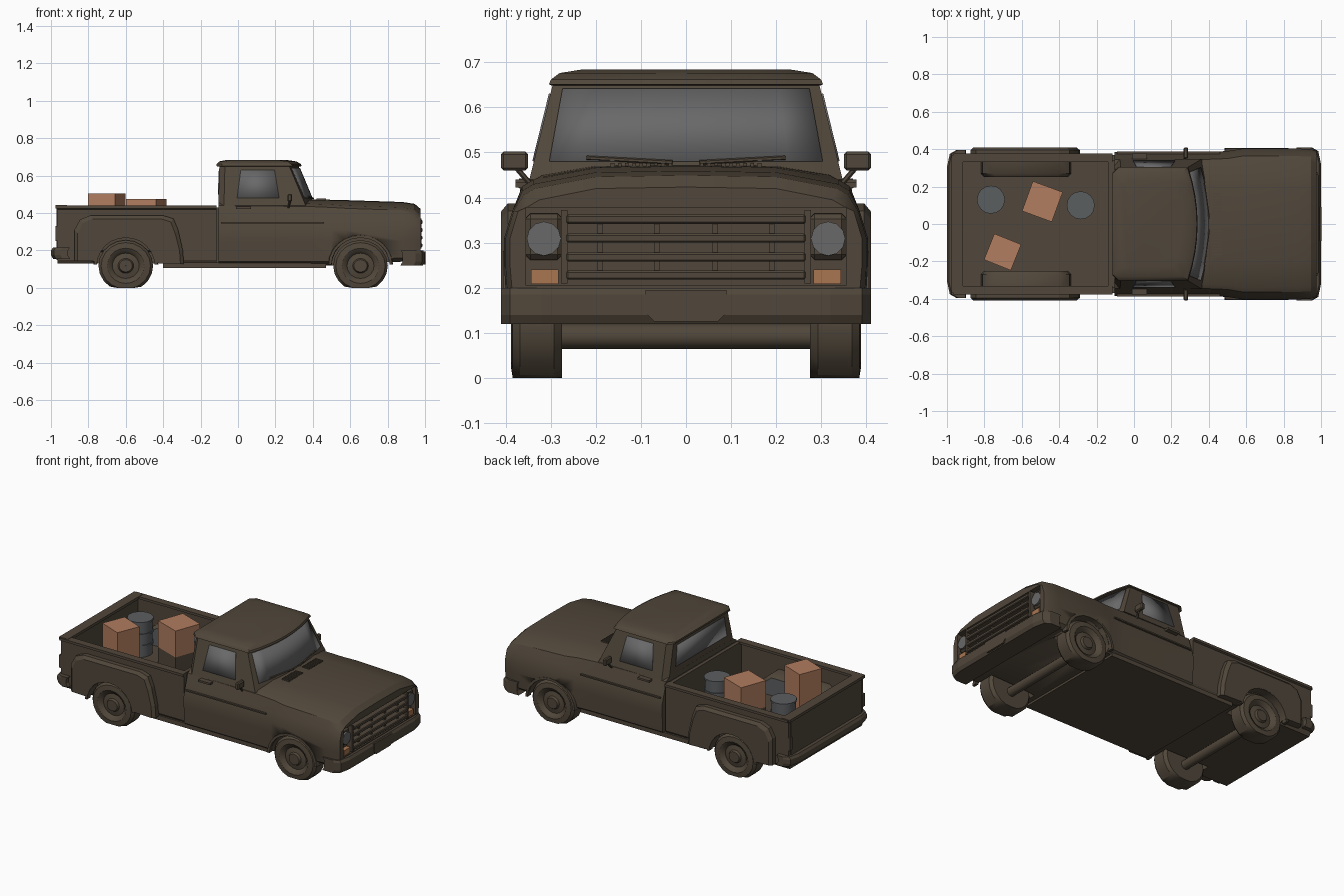
import bpy, bmesh, math
from mathutils import Matrix, Vector

if "Cube" in bpy.data.objects:
    bpy.data.objects.remove(bpy.data.objects["Cube"])


def material(name, rgb):
    m = bpy.data.materials.new(name)
    m.diffuse_color = (*rgb, 1)
    m.use_nodes = True
    m.node_tree.nodes["Principled BSDF"].inputs["Base Color"].default_value = m.diffuse_color
    return m


BROWN = material("dull brown paint", (0.082, 0.063, 0.043))
GLASS = material("grey glass", (0.14, 0.14, 0.14))
STEEL = material("barrel grey", (0.105, 0.112, 0.118))
CARTON = material("carton orange", (0.44, 0.205, 0.115))
AMBER = material("amber lamp", (0.40, 0.18, 0.085))


def finish(name, bm, mat, smooth=30):
    bmesh.ops.recalc_face_normals(bm, faces=bm.faces)
    me = bpy.data.meshes.new(name)
    bm.to_mesh(me)
    bm.free()
    ob = bpy.data.objects.new(name, me)
    bpy.context.collection.objects.link(ob)
    me.materials.append(mat)
    activate(ob)
    if smooth:
        bpy.ops.object.shade_smooth_by_angle(angle=math.radians(smooth))
    return ob


def activate(ob):
    bpy.ops.object.select_all(action='DESELECT')
    ob.select_set(True)
    bpy.context.view_layer.objects.active = ob


def loft(name, rings, mat=BROWN, smooth=30, closed=False):
    bm = bmesh.new()
    rows = [[bm.verts.new(p) for p in r] for r in rings]
    n = len(rows[0])
    pairs = list(zip(rows, rows[1:])) + ([(rows[-1], rows[0])] if closed else [])
    for a, b in pairs:
        for i in range(n):
            j = (i + 1) % n
            bm.faces.new((a[i], a[j], b[j], b[i]))
    if not closed:
        bm.faces.new(rows[0])
        bm.faces.new(rows[-1])
    return finish(name, bm, mat, smooth)


def box(name, lo, hi, mat=BROWN, bevel=0.0, spin=0.0):
    bm = bmesh.new()
    c = (Vector(lo) + Vector(hi)) / 2
    s = Vector(hi) - Vector(lo)
    bmesh.ops.create_cube(bm, size=1, matrix=Matrix.Translation(c) @ Matrix.Rotation(spin, 4, 'Z') @ Matrix.Diagonal((*s, 1)))
    if bevel:
        bmesh.ops.bevel(bm, geom=bm.edges[:], offset=bevel, segments=1, affect='EDGES')
    return finish(name, bm, mat, 0)


def rod(name, a, b, r, mat=BROWN, sides=12):
    a, b = Vector(a), Vector(b)
    bm = bmesh.new()
    q = (b - a).to_track_quat('Z', 'Y').to_matrix().to_4x4()
    bmesh.ops.create_cone(bm, cap_ends=True, segments=sides, radius1=r, radius2=r, depth=(b - a).length,
                          matrix=Matrix.Translation((a + b) / 2) @ q)
    return finish(name, bm, mat, 40)


def apply(ob, kind, **settings):
    activate(ob)
    m = ob.modifiers.new("m", kind)
    for k, v in settings.items():
        setattr(m, k, v)
    bpy.ops.object.modifier_apply(modifier=m.name)


def cut(ob, cutter):
    apply(ob, 'BOOLEAN', operation='DIFFERENCE', object=cutter, solver='EXACT')
    bpy.data.objects.remove(cutter)


def panel(name, low, high):
    bm = bmesh.new()
    a, b = [[bm.verts.new(p) for p in r] for r in (low, high)]
    for i in range(len(a) - 1):
        bm.faces.new((a[i], a[i + 1], b[i + 1], b[i]))
    ob = finish(name, bm, GLASS)
    apply(ob, 'SOLIDIFY', thickness=0.007, offset=0)


def mirrored(half):
    return half + [(-y, z) for y, z in reversed(half)]


def arch(ob, x, s):
    cut(ob, rod("arch_cutter", (x, s * .26, .115), (x, s * .5, .115), .155, sides=24))


REAR, FRONT = -.60, .655

# Cab lower body, hood and front fenders: sections (x, half width, edge z, centre z, bottom z)
rings = []
for x, w, ze, zc, zb in [(-.105, .385, .455, .46, .12), (.38, .385, .45, .47, .12), (.5, .39, .445, .468, .12),
                         (.58, .403, .44, .466, .13), (.88, .403, .43, .456, .14), (.945, .40, .42, .446, .15),
                         (.975, .39, .395, .42, .17)]:
    half = [(w - .03, zb), (w - .005, zb + .02), (w, .25), (w, .31), (w - .018, .37), (w - .04, ze - .015),
            (w - .065, ze), (.2, zc), (.02, zc + .003)]
    rings.append([(x, y, z) for y, z in mirrored(half)])
body = loft("cab_body_and_hood", rings)
cut(body, box("grille_cutter", (.945, -.355, .205), (1.1, .355, .378)))
for s in (-1, 1):
    arch(body, FRONT, s)

# Upper cab and roof: levels (z, back x, front x, half width)
levels = [(.44, -.105, .412, .347), (.648, -.10, .325, .296), (.651, -.115, .340, .304), (.662, -.115, .336, .299),
          (.676, -.10, .312, .28), (.684, -.06, .26, .23)]


def front_x(xf, y, w):
    return xf - .05 * (y / w) ** 2


rings = []
for z, xb, xf, w in levels:
    ring = [(xb, .03 - w, z), (xb + .03, -w, z)]
    ring += [(front_x(xf, w * k / 4, w), w * k / 4, z) for k in range(-4, 5)]
    rings.append(ring + [(xb + .03, w, z), (xb, w - .03, z)])
loft("cab_top", rings)


def cab_at(z):
    t = (z - .44) / .208
    return [a + (b - a) * t for a, b in zip(levels[0][1:], levels[1][1:])]


# Windows
def windshield_row(z, inset):
    _, xf, w = cab_at(z)
    return [(front_x(xf, y, w), y, z) for y in [(w - inset) * k / 4 for k in range(-4, 5)]]


panel("windshield", windshield_row(.48, .035), windshield_row(.64, .025))
panel("rear_window", [(cab_at(.50)[0], y, .50) for y in (-.25, .25)], [(cab_at(.625)[0], y, .625) for y in (-.23, .23)])
for s in (-1, 1):
    wl, wh = cab_at(.48)[2], cab_at(.63)[2]
    panel("side_window", [(-.005, s * wl, .48), (.22, s * wl, .48)], [(.015, s * wh, .63), (.195, s * wh, .63)])

# Cargo bed: U section, tailgate, headboard
half = [(.355, .13), (.368, .15), (.368, .42), (.378, .425), (.378, .44), (.332, .44), (.332, .425), (.345, .42), (.345, .21)]
bed = loft("cargo_bed", [[(x, y, z) for y, z in mirrored(half)] for x in (-.965, -.115)], smooth=0)
for s in (-1, 1):
    arch(bed, REAR, s)
box("tailgate", (-.97, -.35, .15), (-.93, .35, .437))
box("tailgate_rail", (-.975, -.37, .425), (-.915, .37, .442))
box("headboard", (-.14, -.35, .2), (-.118, .35, .438))
box("cab_joint", (-.13, -.34, .13), (-.10, .34, .43))
box("floor_pan", (-.40, -.37, .107), (.47, .37, .135))

# Rear fenders and inner wheel housings
outline = [(-.875, .145), (-.875, .31), (-.845, .365), (-.79, .387), (-.40, .387), (-.345, .37), (-.32, .31), (-.295, .20), (-.29, .128)]
inner = [(-.82, .2), (-.81, .29), (-.75, .335), (-.40, .335), (-.345, .29), (-.335, .2)]
for s in (-1, 1):
    shape = [[(x if y < .4 else -.59 + (x + .59) * .94, s * y, z if y < .4 or z < .3 else z - .018) for x, z in outline]
             for y in (.35, .395, .41)]
    arch(loft("rear_fender", shape, smooth=0), REAR, s)
    housing = loft("wheel_housing", [[(x, s * .352, z) for x, z in inner],
                                     [(x, s * .27, z) for x, z in inner],
                                     [(-.58 + (x + .58) * .93, s * .25, z - .015) for x, z in inner]], smooth=40)
    housing.data.materials.append(STEEL)
    for f in housing.data.polygons:
        f.material_index = int(f.normal.y * s < -.9)

# Wheels: lathed sagging tyre with dished rim and hub cap; fender lips
profile = [(.0, .385), (.035, .385), (.042, .372), (.072, .366), (.084, .38), (.10, .388), (.132, .384),
           (.146, .368), (.146, .292), (.13, .275), (.0, .275)]
for s in (-1, 1):
    for x in (REAR, FRONT):
        rings = []
        for k in range(20):
            a = math.tau * k / 20
            rings.append([(x + max(r, .001) * math.cos(a), s * y, .118 + max(-.118, .94 * max(r, .001) * math.sin(a)))
                          for r, y in profile])
        loft("wheel", rings, closed=True)
        w = .402 if x == FRONT else .405
        lip = []
        for k in range(13):
            a = math.pi * k / 12
            lip.append([(x + r * math.cos(a), s * y, .125 + .92 * r * math.sin(a))
                        for r, y in ((.155, w - .03), (.155, w + .004), (.170, w + .003), (.174, w - .03))])
        loft("arch_lip", lip)
for x in (REAR, FRONT):
    rod("axle", (x, -.29, .093), (x, .29, .093), .028)

# Bumpers
for name, sx, tip, back, w, z0, z1 in (("front_bumper", 1, 1.0, .88, .41, .12, .2), ("rear_bumper", -1, 1.0, .91, .395, .155, .215)):
    half = [(back, w - .02), (back, w), (tip - .05, w), (tip - .015, w - .02), (tip, w - .09)]
    plan = half + [(x, -y) for x, y in reversed(half)]
    loft(name, [[(sx * (x - d), y, z) for x, y in plan] for z, d in ((z0, .012), (z0 + .02, 0), (z1 - .015, 0), (z1, .01))], smooth=0)
plate = [(-.09, .195), (.09, .195), (.09, .145), (.07, .125), (-.07, .125), (-.09, .145)]
loft("number_plate", [[(x, y, z) for y, z in plate] for x in (.985, 1.003)], smooth=0)

# Grille
for z in (.352, .31, .268, .228):
    box("grille_slat", (.94, -.265, z - .01), (.987, .265, z + .01), bevel=.004)
for y in (-.19, -.065, .065, .19):
    box("grille_divider", (.94, y - .006, .22), (.97, y + .006, .36))
for s in (-1, 1):
    box("grille_side", (.94, s * .27 - .007, .21), (.982, s * .27 + .007, .372))
    box("lamp_surround", (.94, s * .315 - .042, .262), (.962, s * .315 + .042, .365), bevel=.012)
    rod("headlight", (.945, s * .315, .309), (.972, s * .315, .309), .038, GLASS, 12)
    box("turn_signal", (.94, s * .313 - .03, .209), (.972, s * .313 + .03, .241), AMBER)
    # Mirrors, door fittings and trim
    box("mirror", (.265, s * .38 - .03, .46), (.29, s * .38 + .03, .502), bevel=.006)
    rod("mirror_arm", (.27, s * .345, .43), (.278, s * .375, .465), .006, sides=6)
    box("door_handle", (-.01, s * .36 - .018, .422), (.07, s * .36 + .018, .434))
    box("side_trim", (-.09, s * .381 - .006, .345), (.46, s * .381 + .006, .353))
    box("tail_lamp", (-.975, s * .357 - .012, .25), (-.955, s * .357 + .012, .33))
    # Wiper and cowl vents
    rod("wiper", (.402, s * .03, .478), (.375, s * .22, .488), .005, sides=6)
    for k in range(9):
        y = s * (.035 + .016 * k)
        box("cowl_vent", (.42, y - .004, .46), (.47, y + .004, .477))

# Cargo: cartons, crate under the short one, barrels
box("carton_tall", (-.78, -.225, .211), (-.625, -.075, .505), CARTON, spin=-.38)
box("carton_short", (-.575, .035, .31), (-.405, .205, .475), CARTON, spin=-.35)
box("crate", (-.575, .035, .211), (-.405, .205, .31), BROWN, spin=-.35)
for x, y in ((-.765, .13), (-.285, .10)):
    rod("barrel", (x, y, .211), (x, y, .43), .07, STEEL, 16)
    for z in (.28, .35, .424):
        rod("barrel_hoop", (x, y, z - .006), (x, y, z + .006), .075, STEEL, 16)
